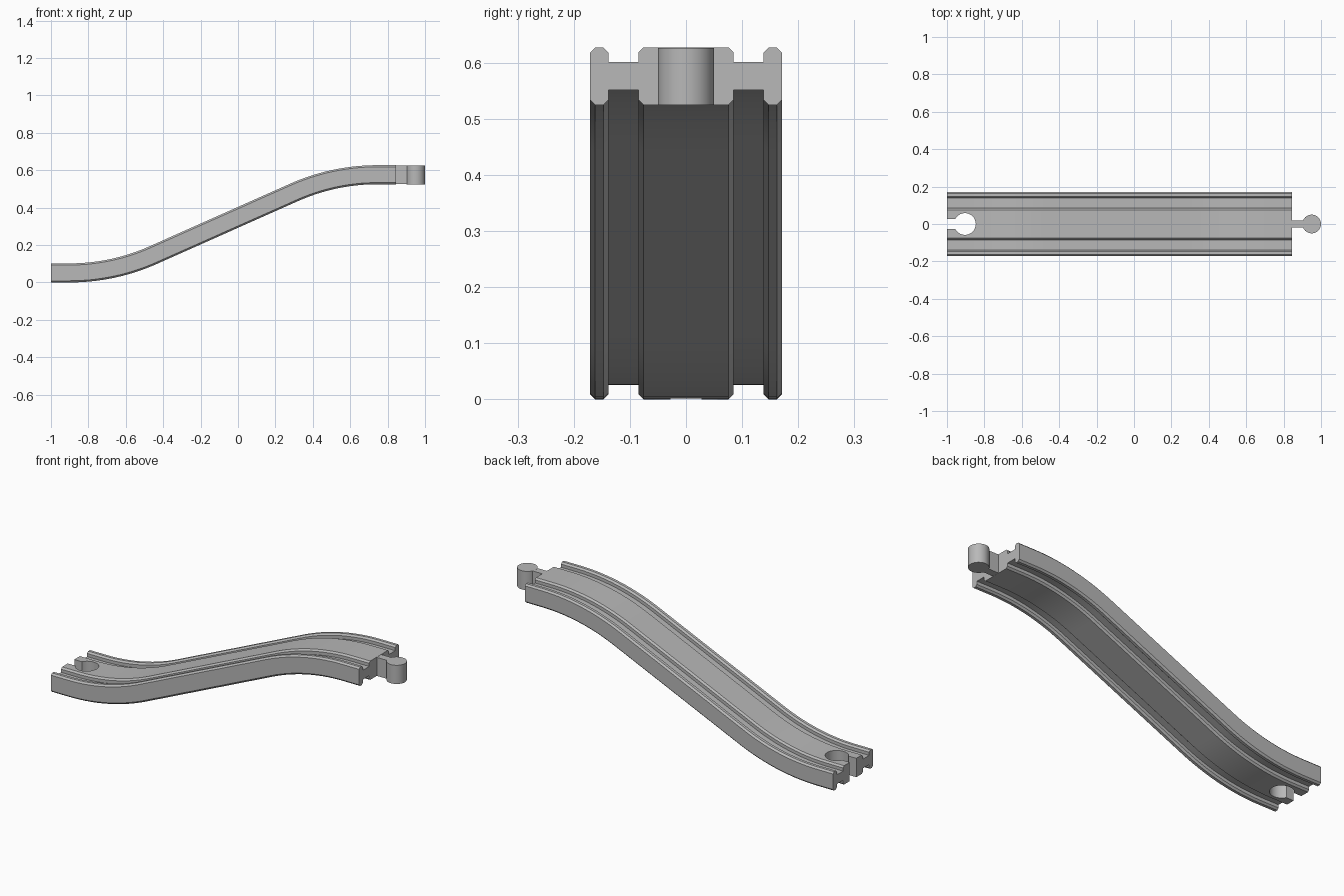
import bpy, bmesh
from math import sin, cos, tan, radians, asin

old = bpy.data.objects.get("Cube")
if old:
    bpy.data.objects.remove(old)

GREY = 0.48
mat = bpy.data.materials.new("plain grey")
mat.use_nodes = True
mat.diffuse_color = (GREY, GREY, GREY, 1)
mat.node_tree.nodes["Principled BSDF"].inputs["Base Color"].default_value = (GREY, GREY, GREY, 1)


def finish(name, bm, smooth=True):
    bmesh.ops.recalc_face_normals(bm, faces=bm.faces)
    mesh = bpy.data.meshes.new(name)
    bm.to_mesh(mesh)
    bm.free()
    mesh.materials.append(mat)
    obj = bpy.data.objects.new(name, mesh)
    bpy.context.collection.objects.link(obj)
    if smooth:
        shade(obj)
    return obj


def shade(obj):
    bpy.ops.object.select_all(action="DESELECT")
    obj.select_set(True)
    bpy.context.view_layer.objects.active = obj
    bpy.ops.object.shade_smooth_by_angle(angle=radians(25))


def sweep(rings):
    """Skin a list of matching closed rings and cap both ends."""
    bm = bmesh.new()
    loops = [[bm.verts.new(p) for p in ring] for ring in rings]
    n = len(loops[0])
    for a, b in zip(loops, loops[1:]):
        for i in range(n):
            j = (i + 1) % n
            bm.faces.new((a[i], a[j], b[j], b[i]))
    bm.faces.new(loops[0])
    bm.faces.new(loops[-1])
    return bm


def prism(outline, low, high):
    return sweep([[(x, y, z) for x, y in outline] for z in (low, high)])


# Overall layout of the rising track
LEFT, RIGHT, RISE = -1.0, 0.845, 0.525
HALF_H = 0.051
SLOPE = radians(24)
FLAT = 0.10
half_len = (RIGHT - LEFT) / 2
mid_x = (RIGHT + LEFT) / 2
mid_z = RISE / 2 + HALF_H
radius = ((half_len - FLAT) * tan(SLOPE) - RISE / 2) / (sin(SLOPE) * tan(SLOPE) - (1 - cos(SLOPE)))

# Cross-section quarter: outer rail, wheel groove, centre deck
C = 0.009
quarter = [(0.171, HALF_H - C), (0.171 - C, HALF_H), (0.138 + C, HALF_H), (0.138, HALF_H - C),
           (0.138, 0.025), (0.085, 0.025), (0.085, HALF_H - C), (0.085 - C, HALF_H)]
top = quarter + [(-y, z) for y, z in reversed(quarter)]
section = top + [(y, -z) for y, z in reversed(top)]

# Centre line: flat end and arc, then the same half turned around the middle
STEPS = 14
first = [(LEFT, HALF_H, 0)]
for i in range(STEPS + 1):
    a = SLOPE * i / STEPS
    first.append((LEFT + FLAT + radius * sin(a), HALF_H + radius * (1 - cos(a)), a))
path = first + [(2 * mid_x - x, 2 * mid_z - z, a) for x, z, a in reversed(first)]

track = finish("track_body", sweep(
    [[(px - sin(a) * h, y, pz + cos(a) * h) for y, h in section] for px, pz, a in path]), False)


# Keyhole socket cut through the low end
HOLE_X, HOLE_R, SLOT = LEFT + 0.096, 0.058, 0.028
gap = asin(SLOT / HOLE_R)
turn = radians(360) - 2 * gap
outline = [(HOLE_X - HOLE_R * cos(gap + turn * i / 40), HOLE_R * sin(gap + turn * i / 40))
           for i in range(41)]
outline += [(LEFT - 0.05, -SLOT), (LEFT - 0.05, SLOT)]
cutter = finish("socket_cutter", prism(outline, -0.1, 0.3), False)
cutter.hide_render = True
cut = track.modifiers.new("socket", "BOOLEAN")
cut.operation = "DIFFERENCE"
cut.solver = "EXACT"
cut.object = cutter
bpy.ops.object.select_all(action="DESELECT")
track.select_set(True)
bpy.context.view_layer.objects.active = track
bpy.ops.object.modifier_apply(modifier=cut.name)
bpy.data.objects.remove(cutter)
shade(track)

# Connector peg and neck at the high end
PEG_X, PEG_R, NECK = 0.95, 0.05, 0.02
low, high = RISE, RISE + 2 * HALF_H - 0.001
circle = [(PEG_X + PEG_R * cos(radians(t)), PEG_R * sin(radians(t))) for t in range(0, 360, 9)]
finish("connector_peg", prism(circle, low, high))
neck = [(RIGHT - 0.01, -NECK), (PEG_X - 0.03, -NECK), (PEG_X - 0.03, NECK), (RIGHT - 0.01, NECK)]
finish("connector_neck", prism(neck, low + 0.0005, high - 0.0005))
